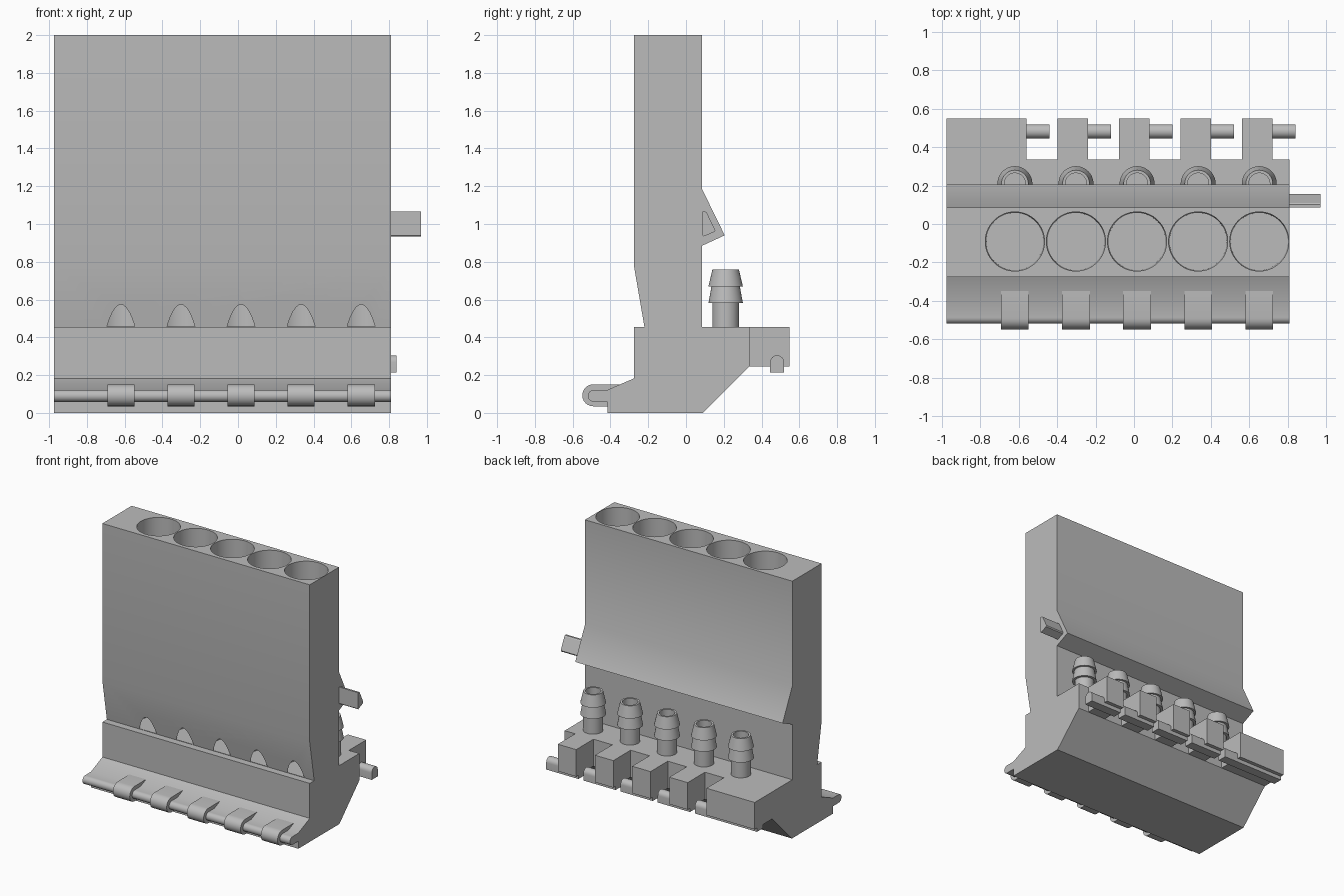
import bpy, bmesh, math

old = bpy.data.objects.get("Cube")
if old:
    bpy.data.objects.remove(old, do_unlink=True)

GREY = (0.5, 0.5, 0.5, 1.0)
mat = bpy.data.materials.new("plain grey")
mat.use_nodes = True
mat.diffuse_color = GREY
mat.node_tree.nodes["Principled BSDF"].inputs["Base Color"].default_value = GREY

LEFT, RIGHT = -0.975, 0.81
STATIONS = [-0.62 + 0.318 * i for i in range(5)]


def finish(name, bm):
    bmesh.ops.recalc_face_normals(bm, faces=bm.faces)
    mesh = bpy.data.meshes.new(name)
    bm.to_mesh(mesh)
    bm.free()
    mesh.materials.append(mat)
    obj = bpy.data.objects.new(name, mesh)
    bpy.context.collection.objects.link(obj)
    return obj


def smooth(obj):
    bpy.ops.object.select_all(action="DESELECT")
    obj.select_set(True)
    bpy.context.view_layer.objects.active = obj
    bpy.ops.object.shade_smooth_by_angle(angle=math.radians(30))


def extrude_x(name, profile, x0, x1):
    """Sweep a (y, z) outline along x."""
    bm = bmesh.new()
    face = bm.faces.new([bm.verts.new((x0, y, z)) for y, z in profile])
    out = bmesh.ops.extrude_face_region(bm, geom=[face])
    moved = [v for v in out["geom"] if isinstance(v, bmesh.types.BMVert)]
    bmesh.ops.translate(bm, verts=moved, vec=(x1 - x0, 0, 0))
    return finish(name, bm)


def revolve(name, profile, x, y, closed=True, steps=48):
    """Spin an (r, z) outline around a vertical axis."""
    bm = bmesh.new()
    verts = [bm.verts.new((x + r, y, z)) for r, z in profile]
    edges = [bm.edges.new(p) for p in zip(verts, verts[1:])]
    bmesh.ops.spin(bm, geom=verts + edges, cent=(x, y, 0), axis=(0, 0, 1),
                   angle=math.tau, steps=steps, use_merge=True)
    bmesh.ops.remove_doubles(bm, verts=bm.verts, dist=0.0001)
    return finish(name, bm)


def arc(cy, cz, r, start, end, n=12):
    angles = [math.radians(start + (end - start) * i / n) for i in range(n + 1)]
    return [(cy + r * math.cos(a), cz + r * math.sin(a)) for a in angles]


# Main body: tall wall, rear wedge ridge, base and rounded front lip
lip = arc(-0.487, 0.09, 0.032, 270, 90)
body = extrude_x("body", [
    (-0.275, 2.0), (0.085, 2.0), (0.085, 1.185), (0.205, 0.94),
    (0.085, 0.885), (0.085, 0.455), (0.335, 0.455), (0.335, 0.245),
    (0.09, 0.0), (-0.415, 0.0), (-0.415, 0.058)] + lip + [
    (-0.415, 0.122), (-0.275, 0.183), (-0.275, 0.455),
    (-0.22, 0.455), (-0.275, 0.775)], LEFT, RIGHT)

# Five slightly tapered wells, which break through the sloped front
for x in STATIONS:
    cutter = revolve("well_cutter", [(0, 0.458), (0.149, 0.458),
                                     (0.154, 2.02), (0, 2.02)], x, -0.091, steps=64)
    cutter.hide_render = True
    mod = body.modifiers.new("well", "BOOLEAN")
    mod.operation = "DIFFERENCE"
    mod.solver = "EXACT"
    mod.object = cutter
    bpy.context.view_layer.objects.active = body
    bpy.ops.object.modifier_apply(modifier=mod.name)
    bpy.data.objects.remove(cutter, do_unlink=True)
smooth(body)

# Front clips wrapped around the lip
hook = arc(-0.491, 0.093, 0.058, 270, 90)
for i, x in enumerate(STATIONS):
    clip = extrude_x(f"front_clip_{i + 1}",
                     [(-0.40, 0.035)] + hook + [(-0.345, 0.151), (-0.345, 0.10),
                                                (-0.40, 0.10)],
                     x - 0.072, x + 0.072)
    smooth(clip)

# Barbed hose fittings with a hollow bore
barb = [(0, 0.47), (0.055, 0.47), (0.055, 0.76), (0.07, 0.76), (0.091, 0.67),
        (0.075, 0.67), (0.091, 0.583), (0.071, 0.583), (0.071, 0.45), (0, 0.45)]
for i, x in enumerate(STATIONS):
    smooth(revolve(f"hose_barb_{i + 1}", barb, x, 0.21))

# Rear blocks, each with a round-topped peg running beneath and out of its side
peg_outline = [(0.445, 0.215)] + arc(0.482, 0.268, 0.037, 180, 0) + [(0.519, 0.215)]
for i in range(5):
    x1 = -0.56 + 0.32 * (i if i else 0)
    x0 = x1 - 0.158 if i else LEFT
    extrude_x(f"rear_block_{i + 1}", [(0.33, 0.245), (0.548, 0.245),
                                      (0.548, 0.455), (0.33, 0.455)], x0, x1)
    smooth(extrude_x(f"rear_peg_{i + 1}", peg_outline, x0 + 0.001, x1 + 0.12))

# Side locating pin on the wedge ridge
pin = extrude_x("side_pin", [(0.087, 0.94), (0.093, 0.934), (0.15, 0.958),
                             (0.155, 0.967), (0.11, 1.06), (0.102, 1.066),
                             (0.087, 1.066)], RIGHT - 0.05, 0.97)
